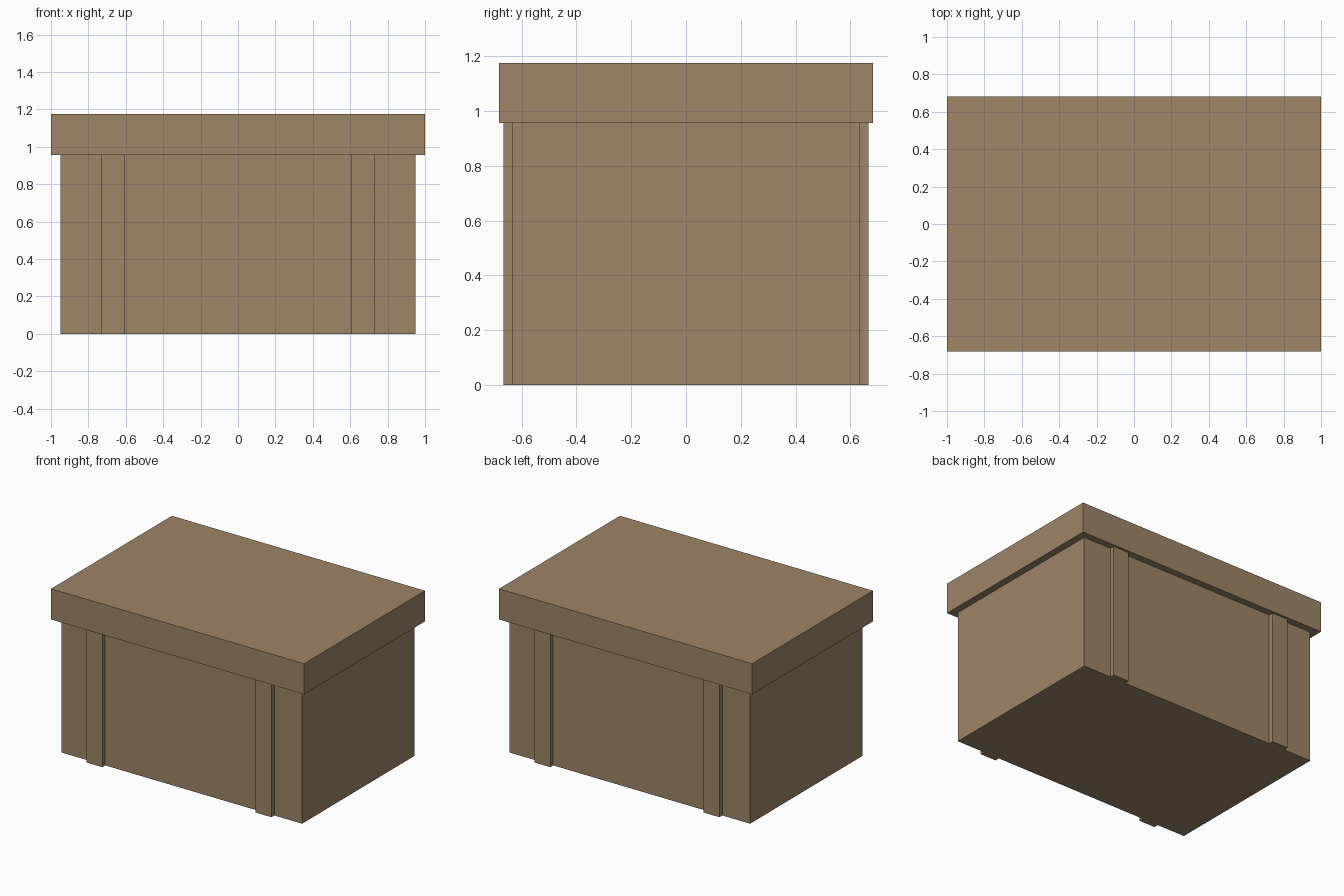
import bpy

cube = bpy.data.objects.get("Cube")
if cube:
    bpy.data.objects.remove(cube, do_unlink=True)

# Single cardboard-like wood colour
COLOUR = (0.342, 0.235, 0.136, 1.0)
wood = bpy.data.materials.new("tan_wood")
wood.use_nodes = True
wood.diffuse_color = COLOUR
bsdf = next(n for n in wood.node_tree.nodes if n.type == 'BSDF_PRINCIPLED')
bsdf.inputs["Base Color"].default_value = COLOUR

BODY_X, BODY_Y, BODY_TOP = 0.95, 0.633, 0.956
LID_Y, LID_TOP = 0.682, 1.175
BATTEN_IN, BATTEN_OUT, BATTEN_Y = 0.606, 0.73, 0.666


def box(name, x, y, z):
    """Add a box spanning the given (low, high) ranges."""
    spans = (x, y, z)
    bpy.ops.mesh.primitive_cube_add(size=1, location=[(a + b) / 2 for a, b in spans])
    ob = bpy.context.object
    ob.name = name
    ob.scale = [b - a for a, b in spans]
    bpy.ops.object.transform_apply(location=False, rotation=False, scale=True)
    ob.data.materials.append(wood)
    return ob


# Main body and overhanging lid
box("crate_body", (-BODY_X, BODY_X), (-BODY_Y, BODY_Y), (0, BODY_TOP))
box("lid", (-1, 1), (-LID_Y, LID_Y), (BODY_TOP, LID_TOP))

# Two upright battens on the front and two on the back
for side, sx in (("left", 1), ("right", -1)):
    for face, sy in (("front", -1), ("back", 1)):
        box(f"{face}_{side}_batten",
            sorted((sx * BATTEN_IN, sx * BATTEN_OUT)),
            sorted((sy * BODY_Y, sy * BATTEN_Y)),
            (0, BODY_TOP))
